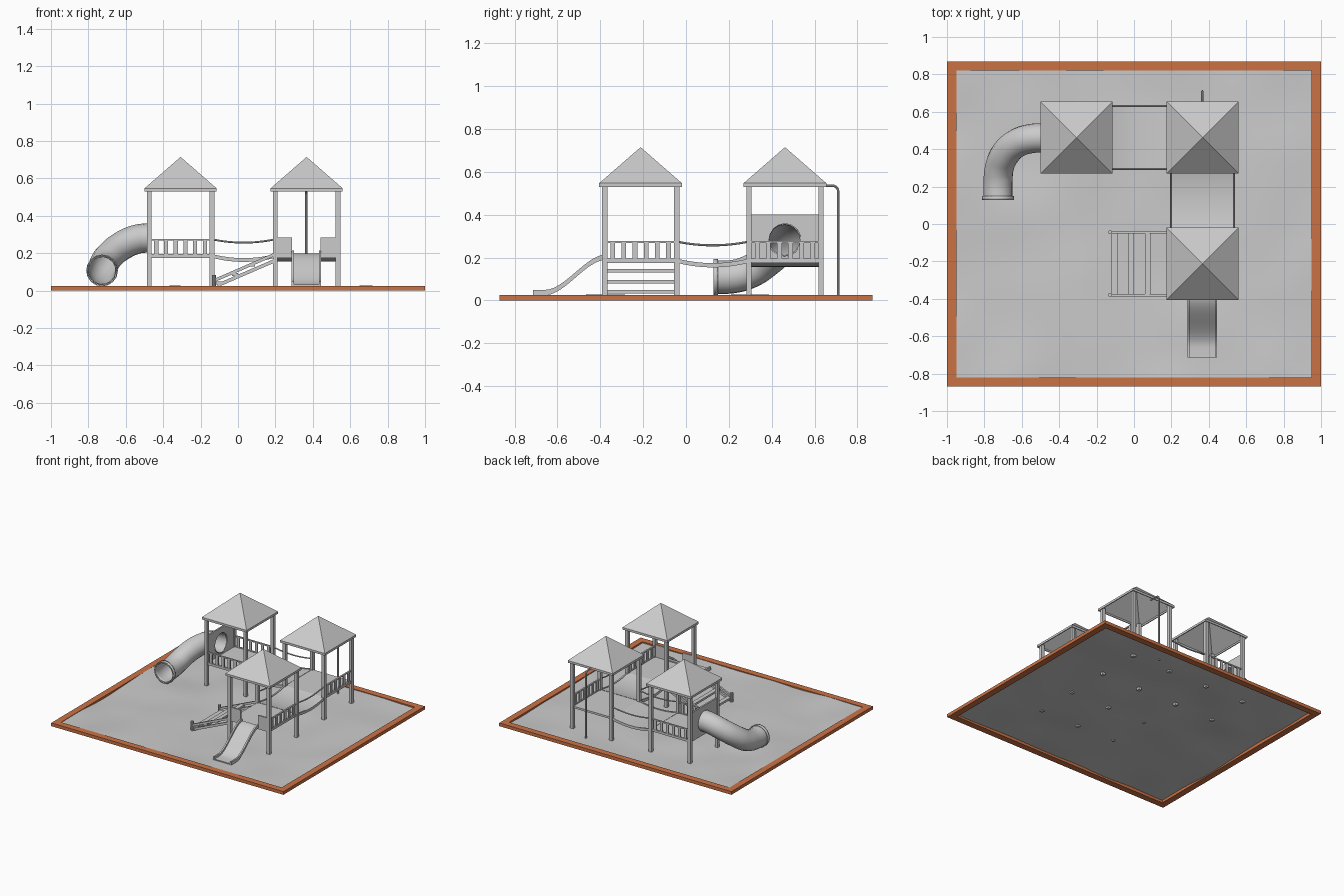
import bpy, bmesh, math
from mathutils import Vector, noise

if "Cube" in bpy.data.objects:
    bpy.data.objects.remove(bpy.data.objects["Cube"])

TOWERS = {"left": (-0.307, 0.462), "corner": (0.367, 0.462), "front": (0.367, -0.212)}
H = 0.168  # post offset from a tower centre


def from_bmesh(name, bm, smooth=False):
    bmesh.ops.recalc_face_normals(bm, faces=bm.faces)
    me = bpy.data.meshes.new(name)
    bm.to_mesh(me)
    bm.free()
    ob = bpy.data.objects.new(name, me)
    bpy.context.collection.objects.link(ob)
    if smooth:
        finish(ob)
    return ob


def finish(ob):
    bpy.ops.object.select_all(action='DESELECT')
    ob.select_set(True)
    bpy.context.view_layer.objects.active = ob
    if ob.type == 'CURVE':
        bpy.ops.object.convert(target='MESH')
    bpy.ops.object.shade_smooth_by_angle(angle=math.radians(35))
    return bpy.context.object


def boxes(name, ranges):
    """One object from boxes given as (x0, x1, y0, y1, z0, z1)."""
    bm = bmesh.new()
    for x0, x1, y0, y1, z0, z1 in ranges:
        vs = bmesh.ops.create_cube(bm, size=1)['verts']
        for v in vs:
            v.co = ((x0 + x1) / 2 + v.co.x * (x1 - x0),
                    (y0 + y1) / 2 + v.co.y * (y1 - y0),
                    (z0 + z1) / 2 + v.co.z * (z1 - z0))
    return from_bmesh(name, bm)


def strip(name, path, thick, a, b, along='y'):
    """Sheet following (position, lower z) points, spanning a..b sideways."""
    bm = bmesh.new()
    rings = []
    for p, z in path:
        quad = [(a, z), (b, z), (b, z + thick), (a, z + thick)]
        rings.append([bm.verts.new((s, p, h) if along == 'y' else (p, s, h)) for s, h in quad])
    for r, q in zip(rings, rings[1:]):
        for i in range(4):
            bm.faces.new((r[i], r[(i + 1) % 4], q[(i + 1) % 4], q[i]))
    bm.faces.new(rings[0])
    bm.faces.new(rings[-1])
    return from_bmesh(name, bm, True)


def pipe(name, points, radius, bezier=False, caps=True, res=3):
    cu = bpy.data.curves.new(name, 'CURVE')
    cu.dimensions = '3D'
    cu.bevel_depth, cu.bevel_resolution, cu.use_fill_caps = radius, res, caps
    if bezier:
        sp = cu.splines.new('BEZIER')
        sp.bezier_points.add(len(points) - 1)
        for bp, p in zip(sp.bezier_points, points):
            bp.co = p
            bp.handle_left_type = bp.handle_right_type = 'AUTO'
        cu.resolution_u = 6
    else:
        sp = cu.splines.new('POLY')
        sp.points.add(len(points) - 1)
        for pt, p in zip(sp.points, points):
            pt.co = (*p, 1)
    ob = bpy.data.objects.new(name, cu)
    bpy.context.collection.objects.link(ob)
    return finish(ob)


def holed_plate(name, outer, inner, half_thick):
    cu = bpy.data.curves.new(name, 'CURVE')
    cu.dimensions, cu.fill_mode, cu.extrude = '2D', 'BOTH', half_thick
    for loop in (outer, inner):
        sp = cu.splines.new('POLY')
        sp.points.add(len(loop) - 1)
        for pt, p in zip(sp.points, loop):
            pt.co = (p[0], p[1], 0, 1)
        sp.use_cyclic_u = True
    ob = bpy.data.objects.new(name, cu)
    bpy.context.collection.objects.link(ob)
    return finish(ob)


def rect(hx, hy):
    return [(-hx, -hy), (hx, -hy), (hx, hy), (-hx, hy)]


# orange border
border = holed_plate("sandpit_border", rect(1, 0.87), rect(0.95, 0.82), 0.0125)
border.location.z = 0.0125
orange = bpy.data.materials.new("orange")
orange.diffuse_color = (0.6, 0.17, 0.06, 1)
orange.use_nodes = True
orange.node_tree.nodes["Principled BSDF"].inputs["Base Color"].default_value = orange.diffuse_color
border.data.materials.clear()
border.data.materials.append(orange)

# gently uneven sand
bm = bmesh.new()
bmesh.ops.create_grid(bm, x_segments=48, y_segments=42, size=1)
for v in bm.verts:
    v.co.x *= 0.955
    v.co.y *= 0.825
    v.co.z = 0.017 + 0.014 * noise.noise(Vector((v.co.x * 3, v.co.y * 3, 0.4)))
from_bmesh("sand", bm, True)

# towers: posts, deck and hollow pyramid roof
for name, (cx, cy) in TOWERS.items():
    w = 0.0125
    boxes(name + "_tower_posts", [(cx + i * H - w, cx + i * H + w, cy + j * H - w, cy + j * H + w, 0.002, 0.545)
                                  for i in (-1, 1) for j in (-1, 1)])
    boxes(name + "_tower_deck", [(cx - H, cx + H, cy - H, cy + H, 0.175, 0.19)])
    bm = bmesh.new()
    rows = [[bm.verts.new((cx + x, cy + y, z)) for x, y in rect(r, r)]
            for r, z in ((0.193, 0.53), (0.193, 0.547))]
    apex = bm.verts.new((cx, cy, 0.715))
    for i in range(4):
        k = (i + 1) % 4
        bm.faces.new((rows[0][i], rows[0][k], rows[1][k], rows[1][i]))
        bm.faces.new((rows[1][i], rows[1][k], apex))
    roof = from_bmesh(name + "_tower_roof", bm)
    roof.modifiers.new("thickness", 'SOLIDIFY').thickness = 0.01


# slatted railings
def railing(name, tower, axis, side):
    c = TOWERS[tower]
    mid, n = c[axis], c[1 - axis] + side * H
    parts = [(mid - H, mid + H, 0.006, 0.178, 0.196), (mid - H, mid + H, 0.006, 0.268, 0.277)]
    for i in range(6):
        m = mid + (i - 2.5) * 0.052
        parts.append((m - 0.011, m + 0.011, 0.004, 0.19, 0.272))
    boxes(name, [(a, b, n - t, n + t, z0, z1) if axis == 0 else (n - t, n + t, a, b, z0, z1)
                 for a, b, t, z0, z1 in parts])


railing("left_tower_front_railing", "left", 0, -1)
railing("left_tower_back_railing", "left", 0, 1)
railing("corner_tower_side_railing", "corner", 1, 1)
railing("front_tower_side_railing", "front", 1, 1)


# sagging bridges with rope handrails
def sag(a, b, z, drop, n=16):
    return [(a + (b - a) * i / n, z - drop * (1 - (2 * i / n - 1) ** 2)) for i in range(n + 1)]


for name, axis, a, b, mid in (("back_bridge", 'x', -0.14, 0.2, 0.462), ("side_bridge", 'y', -0.045, 0.295, 0.367)):
    strip(name + "_deck", sag(a, b, 0.178, 0.022), 0.014, mid - 0.165, mid + 0.165, axis)
    for s, side in ((-1, "near"), (1, "far")):
        o = mid + s * H
        strip(f"{name}_{side}_beam", sag(a, b, 0.176, 0.022), 0.02, o - 0.006, o + 0.006, axis)
        pipe(f"{name}_{side}_rope", [(p, o, z) if axis == 'x' else (o, p, z)
                                     for p, z in sag(a, b, 0.275, 0.018)], 0.005, res=2)

# tube slide with its end collar and holed entry panel
tube_path = [(-0.472, 0.46, 0.283), (-0.54, 0.458, 0.275), (-0.62, 0.435, 0.24), (-0.688, 0.375, 0.185),
             (-0.72, 0.3, 0.135), (-0.727, 0.22, 0.111), (-0.727, 0.13, 0.108)]
for name, path, r, bez in (("tube_slide", tube_path, 0.078, True),
                           ("tube_slide_collar", [(-0.727, 0.15, 0.108), (-0.727, 0.128, 0.108)], 0.085, False)):
    tube = pipe(name, path, r, bez, caps=False, res=6)
    tube.modifiers.new("wall", 'SOLIDIFY').thickness = 0.006
circle = [(0.074 * math.cos(t * math.tau / 28), 0.074 * math.sin(t * math.tau / 28) - 0.006) for t in range(28)]
panel = holed_plate("tube_entry_panel", rect(0.16, 0.112), circle, 0.006)
panel.rotation_euler = (math.pi / 2, 0, math.pi / 2)
panel.location = (-0.475, 0.462, 0.289)

# open slide with raised sides
slide = []
for i in range(21):
    y = -0.37 - 0.29 * i / 20
    t = i / 20
    slide.append((y, 0.024 + 0.166 * (1 - t * t * (3 - 2 * t))))
slide.append((-0.715, 0.024))
strip("slide_bed", slide, 0.008, 0.29, 0.442)
side = [(y, z) for y, z in slide]
strip("slide_left_side", side, 0.025, 0.287, 0.299)
strip("slide_right_side", side, 0.025, 0.433, 0.445)
yf = TOWERS["front"][1] - H
boxes("slide_entry_panels", [(0.205, 0.29, yf - 0.006, yf + 0.006, 0.178, 0.285),
                             (0.442, 0.527, yf - 0.006, yf + 0.006, 0.178, 0.285)])

# ramp ladder with treads
for y, side in ((-0.38, "front"), (-0.044, "back")):
    pipe(f"ladder_{side}_end_post", [(-0.128, y, 0.003), (-0.128, y, 0.085)], 0.011)
    strip(f"ladder_{side}_upper_rail", [(-0.128, 0.045), (0.2, 0.187)], 0.018, y - 0.007, y + 0.007, 'x')
    strip(f"ladder_{side}_lower_rail", [(-0.11, 0.018), (0.2, 0.152)], 0.02, y - 0.007, y + 0.007, 'x')
boxes("ladder_treads", [(x - 0.016, x + 0.016, -0.38, -0.044, z - 0.008, z + 0.008)
                        for x, z in ((-0.105, 0.04), (-0.016, 0.087), (0.075, 0.138))])

# sliding pole with curved top
bend = [(0.365, 0.685 + 0.025 * math.sin(a), 0.51 + 0.025 * math.cos(a))
        for a in [i * math.pi / 12 for i in range(7)]]
pipe("fire_pole", [(0.365, 0.62, 0.535)] + bend + [(0.365, 0.71, 0.003)], 0.006)
